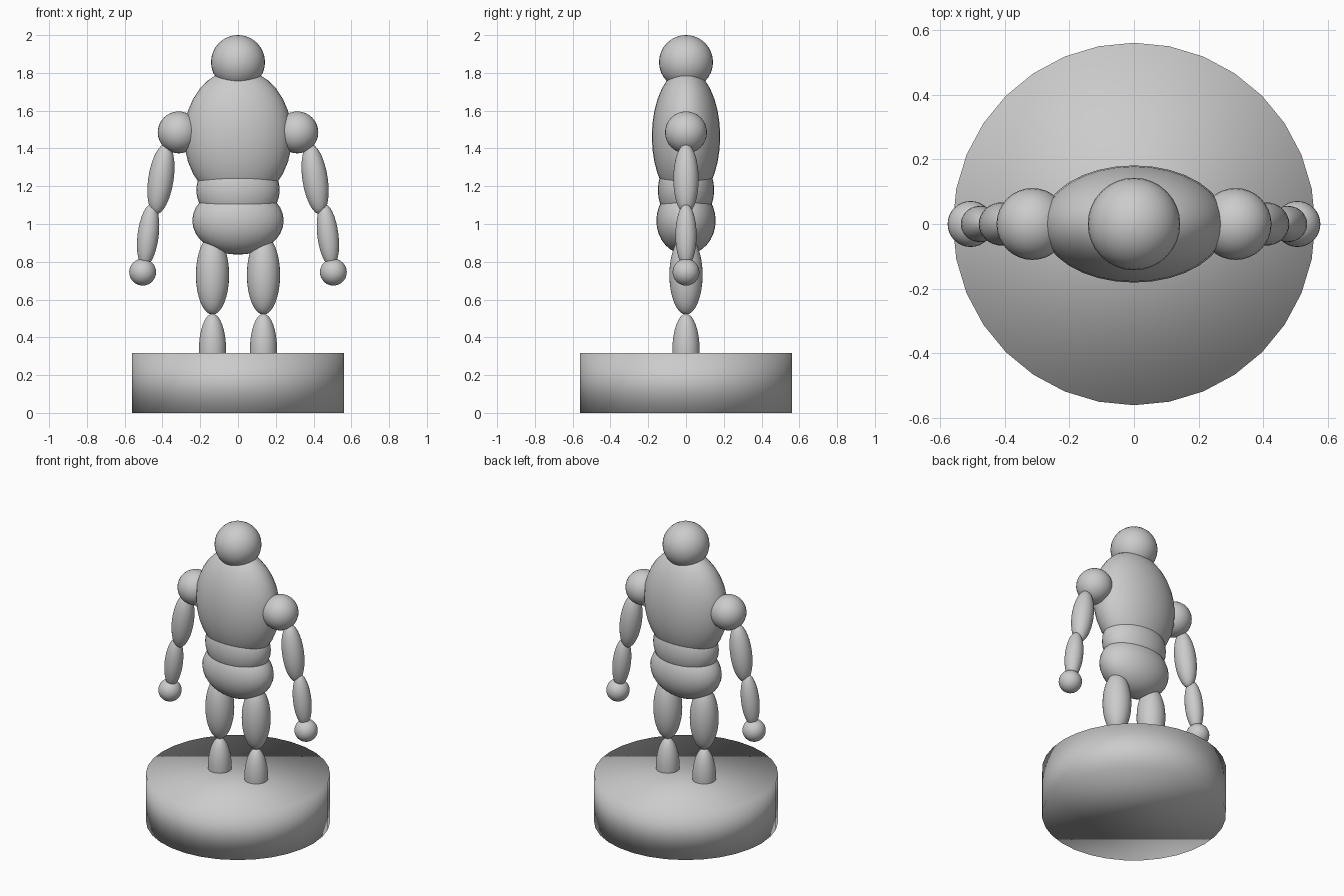
import bpy
from math import radians

if "Cube" in bpy.data.objects:
    bpy.data.objects.remove(bpy.data.objects["Cube"])


def ellipsoid(name, loc, radii, tilt=0.0):
    bpy.ops.mesh.primitive_uv_sphere_add(segments=32, ring_count=16, radius=1, location=loc,
                                         rotation=(0, radians(tilt), 0))
    ob = bpy.context.object
    ob.name = name
    ob.scale = radii
    bpy.ops.object.shade_smooth()
    return ob


# Round plinth, smooth shaded all over
bpy.ops.mesh.primitive_cylinder_add(vertices=32, radius=0.56, depth=0.318, location=(0, 0, 0.159))
bpy.context.object.name = "plinth"
bpy.ops.object.shade_smooth()

# Head and trunk
ellipsoid("head", (0, 0, 1.857), (0.143, 0.143, 0.143))
ellipsoid("chest", (0, 0, 1.464), (0.286, 0.181, 0.357))
ellipsoid("waist", (0, 0, 1.18), (0.221, 0.149, 0.19))
ellipsoid("pelvis", (0, 0, 1.018), (0.242, 0.157, 0.18))

# Arms and legs, mirrored left and right
for side, s in (("left", 1), ("right", -1)):
    ellipsoid(side + "_shoulder", (s * 0.314, 0, 1.485), (0.111, 0.111, 0.111))
    ellipsoid(side + "_upper_arm", (s * 0.408, 0, 1.238), (0.067, 0.067, 0.188), -s * 8.5)
    ellipsoid(side + "_forearm", (s * 0.476, 0, 0.94), (0.056, 0.056, 0.167), -s * 7)
    ellipsoid(side + "_hand", (s * 0.505, 0, 0.745), (0.071, 0.071, 0.071))
    ellipsoid(side + "_thigh", (s * 0.135, 0, 0.73), (0.088, 0.088, 0.21))
    ellipsoid(side + "_shin", (s * 0.135, 0, 0.335), (0.072, 0.072, 0.19))
